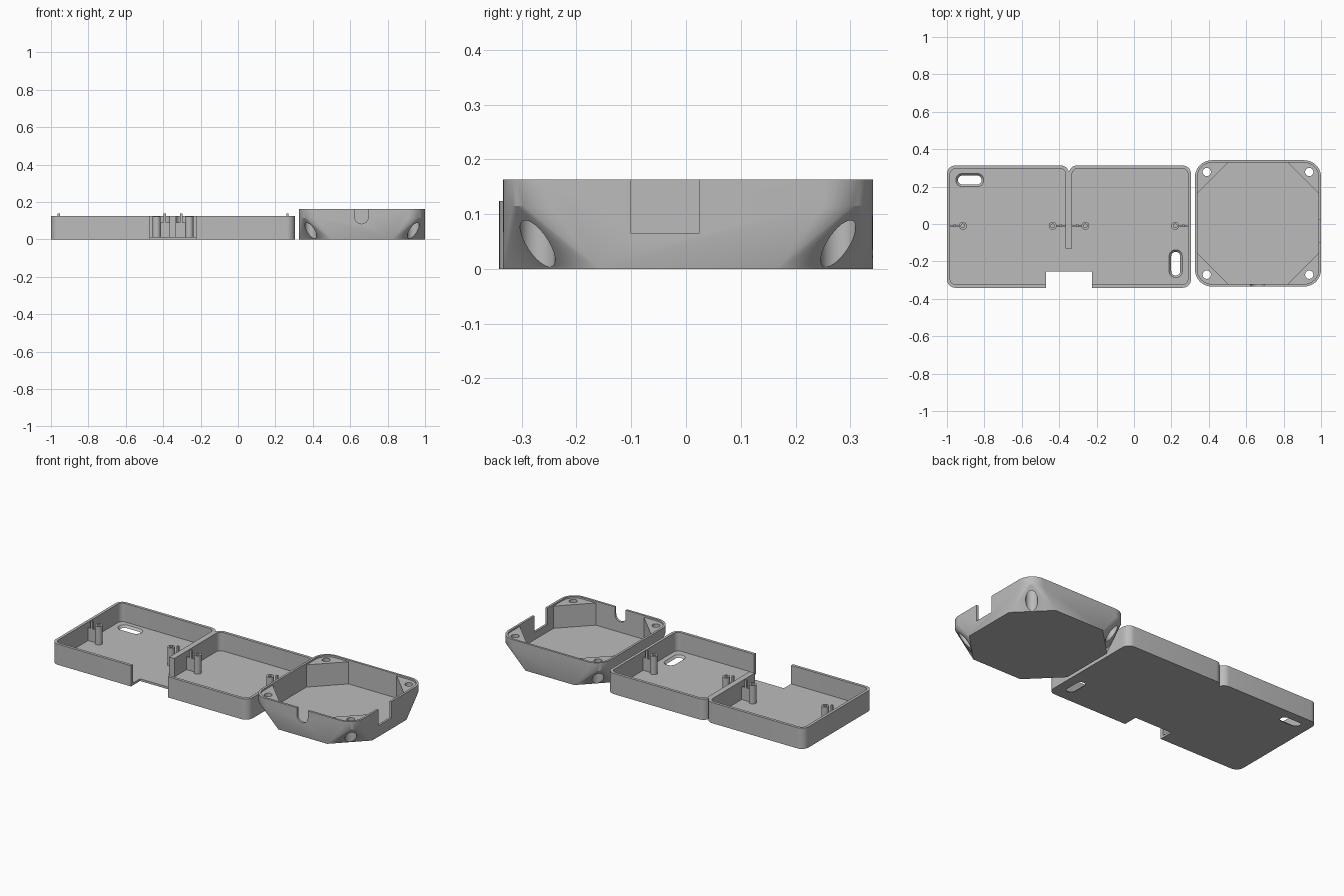
import bpy, bmesh, math
from mathutils import Vector

if "Cube" in bpy.data.objects:
    bpy.data.objects.remove(bpy.data.objects["Cube"])

grey = bpy.data.materials.new("light_grey")
grey.diffuse_color = (0.5, 0.5, 0.5, 1)
grey.use_nodes = True
grey.node_tree.nodes["Principled BSDF"].inputs["Base Color"].default_value = grey.diffuse_color


def rounded(x0, x1, y0, y1, r, n=8):
    """Outline of a rounded rectangle, counter-clockwise."""
    pts = []
    for k, (cx, cy) in enumerate([(x1 - r, y1 - r), (x0 + r, y1 - r), (x0 + r, y0 + r), (x1 - r, y0 + r)]):
        for i in range(n + 1):
            a = math.pi / 2 * (k + i / n)
            pts.append((cx + r * math.cos(a), cy + r * math.sin(a)))
    return pts


def octagon(x0, x1, y0, y1, c):
    return [(x1, y0 + c), (x1, y1 - c), (x1 - c, y1), (x0 + c, y1),
            (x0, y1 - c), (x0, y0 + c), (x0 + c, y0), (x1 - c, y0)]


def circle(cx, cy, r, n=32):
    return [(cx + r * math.cos(2 * math.pi * i / n), cy + r * math.sin(2 * math.pi * i / n)) for i in range(n)]


def make(name, bm):
    bmesh.ops.recalc_face_normals(bm, faces=bm.faces[:])
    me = bpy.data.meshes.new(name)
    bm.to_mesh(me)
    bm.free()
    me.materials.append(grey)
    ob = bpy.data.objects.new(name, me)
    bpy.context.collection.objects.link(ob)
    return ob


def loft(name, low, z0, high, z1):
    """Solid between two outlines with equal point counts."""
    bm = bmesh.new()
    a = [bm.verts.new((x, y, z0)) for x, y in low]
    b = [bm.verts.new((x, y, z1)) for x, y in high]
    bm.faces.new(a)
    bm.faces.new(b)
    for i in range(len(a)):
        j = (i + 1) % len(a)
        bm.faces.new((a[i], a[j], b[j], b[i]))
    return make(name, bm)


def prism(name, pts, z0, z1):
    return loft(name, pts, z0, pts, z1)


def box(name, x0, x1, y0, y1, z0, z1):
    return prism(name, [(x0, y0), (x1, y0), (x1, y1), (x0, y1)], z0, z1)


def combine(ob, other, op="DIFFERENCE"):
    """Boolean with another solid, then discard it."""
    mod = ob.modifiers.new("cut", "BOOLEAN")
    mod.operation, mod.solver, mod.object = op, "EXACT", other
    bpy.context.view_layer.update()
    me = bpy.data.meshes.new_from_object(ob.evaluated_get(bpy.context.evaluated_depsgraph_get()))
    ob.modifiers.clear()
    ob.data = me
    bpy.data.objects.remove(other)


def smooth(ob):
    bpy.ops.object.select_all(action="DESELECT")
    ob.select_set(True)
    bpy.context.view_layer.objects.active = ob
    bpy.ops.object.shade_smooth_by_angle(angle=math.radians(30))


# ---- Double tray ----
MID, Y0, Y1, H, W, FLOOR = -0.348, -0.341, 0.313, 0.124, 0.017, 0.013
tray = prism("double_tray", rounded(-1, MID + 0.001, Y0, Y1, 0.045), 0, H)
combine(tray, prism("half", rounded(MID - 0.001, 0.305, Y0, Y1, 0.045), 0, H), "UNION")
for x0, x1 in ((-1, MID), (MID, 0.305)):
    combine(tray, prism("cavity", rounded(x0 + W, x1 - W, Y0 + W, Y1 - W, 0.03), FLOOR, 0.3))
# opening in the divider, and the front notch
combine(tray, box("divider_gap", MID - 0.06, MID + 0.06, -0.30, -0.13, FLOOR, 0.3))
combine(tray, box("front_notch", -0.47, -0.225, -0.5, -0.255, -0.1, 0.3))

# flared slots through the floor
for cx, cy, hx, hy in ((-0.878, 0.235, 0.062, 0.023), (0.223, -0.212, 0.023, 0.062)):
    g = 0.013
    combine(tray, loft("slot", rounded(cx - hx, cx + hx, cy - hy, cy + hy, 0.022), -0.001,
                       rounded(cx - hx - g, cx + hx + g, cy - hy - g, cy + hy + g, 0.034), FLOOR + 0.001))
smooth(tray)

# screw posts, each tied to the nearest wall by a rib with a small pin
for x, side in ((-0.915, -1), (-0.435, 1), (-0.26, -1), (0.22, 1)):
    post = prism("screw_post", circle(x, -0.01, 0.021, 24), FLOOR - 0.004, 0.122)
    combine(post, prism("bore", circle(x, -0.01, 0.010, 16), 0.04, 0.2))
    smooth(post)
    a, b = sorted((x + side * 0.018, x + side * 0.072))
    box("post_rib", a, b, -0.014, -0.006, FLOOR - 0.004, 0.09)
    p = x + side * 0.044
    box("post_pin", p - 0.006, p + 0.006, -0.016, -0.004, 0.08, 0.137)

# ---- Square case with chamfered lower corners ----
X0, X1, C0, C1, CH = 0.326, 1.0, -0.334, 0.341, 0.163
bm = bmesh.new()
outline = rounded(X0, X1, C0, C1, 0.09, 10)
for x, y in octagon(X0, X1, C0, C1, 0.175):
    bm.verts.new((x, y, 0))
for z in (0.115, CH):
    for x, y in outline:
        bm.verts.new((x, y, z))
bmesh.ops.convex_hull(bm, input=bm.verts[:])
bmesh.ops.dissolve_limit(bm, angle_limit=0.002, verts=bm.verts[:], edges=bm.edges[:])
case = make("square_case", bm)

T = 0.013
combine(case, prism("rim_recess", rounded(X0 + T, X1 - T, C0 + T, C1 - T, 0.078, 10), CH - 0.010, 0.3))
combine(case, prism("cavity", octagon(X0 + T, X1 - T, C0 + T, C1 - T, 0.165), 0.02, 0.3))

# corner screw holes with wide counterbores from below
for cx in (X0 + 0.063, X1 - 0.063):
    for cy in (C0 + 0.063, C1 - 0.063):
        combine(case, prism("hole", circle(cx, cy, 0.022), -0.1, 0.3))
        combine(case, prism("counterbore", circle(cx, cy, 0.032), -0.1, 0.125))

# side window, and the round-bottomed cable slot at the front
combine(case, box("window", 0.95, 1.1, -0.10, 0.024, 0.065, 0.3))
slot = prism("cable_slot", [(0.66 + 0.036 * math.cos(math.pi + math.pi * i / 16),
                             0.119 + 0.036 * math.sin(math.pi + math.pi * i / 16)) for i in range(17)]
             + [(0.696, 0.3), (0.624, 0.3)], 0.30, 0.40)
for v in slot.data.vertices:
    x, y, z = v.co
    v.co = Vector((x, -z, y))
bpy.context.view_layer.update()
combine(case, slot)
smooth(case)
